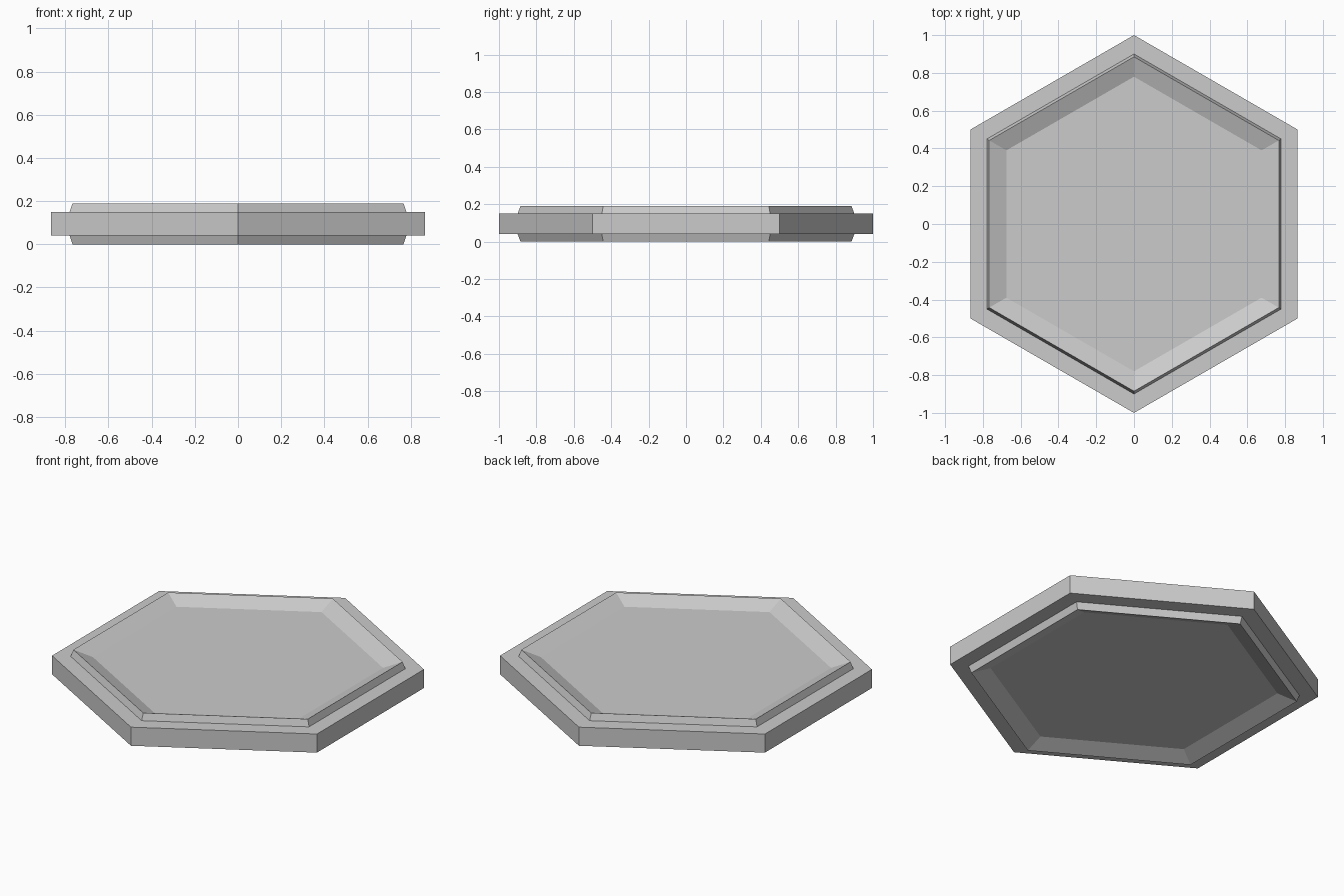
import bpy, bmesh
from math import sin, cos, pi

cube = bpy.data.objects.get("Cube")
if cube:
    bpy.data.objects.remove(cube, do_unlink=True)

SIDES = 6
MID = 0.095  # height of the mirror plane

# Light grey material
grey = bpy.data.materials.new("light_grey")
grey.use_nodes = True
colour = (0.6, 0.6, 0.6, 1)
grey.diffuse_color = colour
bsdf = next(n for n in grey.node_tree.nodes if n.type == 'BSDF_PRINCIPLED')
bsdf.inputs["Base Color"].default_value = colour

# Upper half profile (corner radius, height): floor, rim top, rim foot, ledge
upper = [(0.78, 0.15), (0.885, 0.19), (0.90, 0.15), (1.0, 0.15)]
profile = upper + [(r, 2 * MID - z) for r, z in reversed(upper)]

# Hexagonal rings joined by quads, closed with the two dish floors
bm = bmesh.new()
rings = [[bm.verts.new((r * sin(2 * pi * i / SIDES), r * cos(2 * pi * i / SIDES), z))
          for i in range(SIDES)] for r, z in profile]
for a, b in zip(rings, rings[1:]):
    for i in range(SIDES):
        j = (i + 1) % SIDES
        bm.faces.new((a[i], a[j], b[j], b[i]))
bm.faces.new(rings[0])
bm.faces.new(rings[-1])
bmesh.ops.recalc_face_normals(bm, faces=bm.faces)

mesh = bpy.data.meshes.new("hexagonal_tile")
bm.to_mesh(mesh)
bm.free()
mesh.materials.append(grey)
tile = bpy.data.objects.new("hexagonal_tile", mesh)
bpy.context.collection.objects.link(tile)
